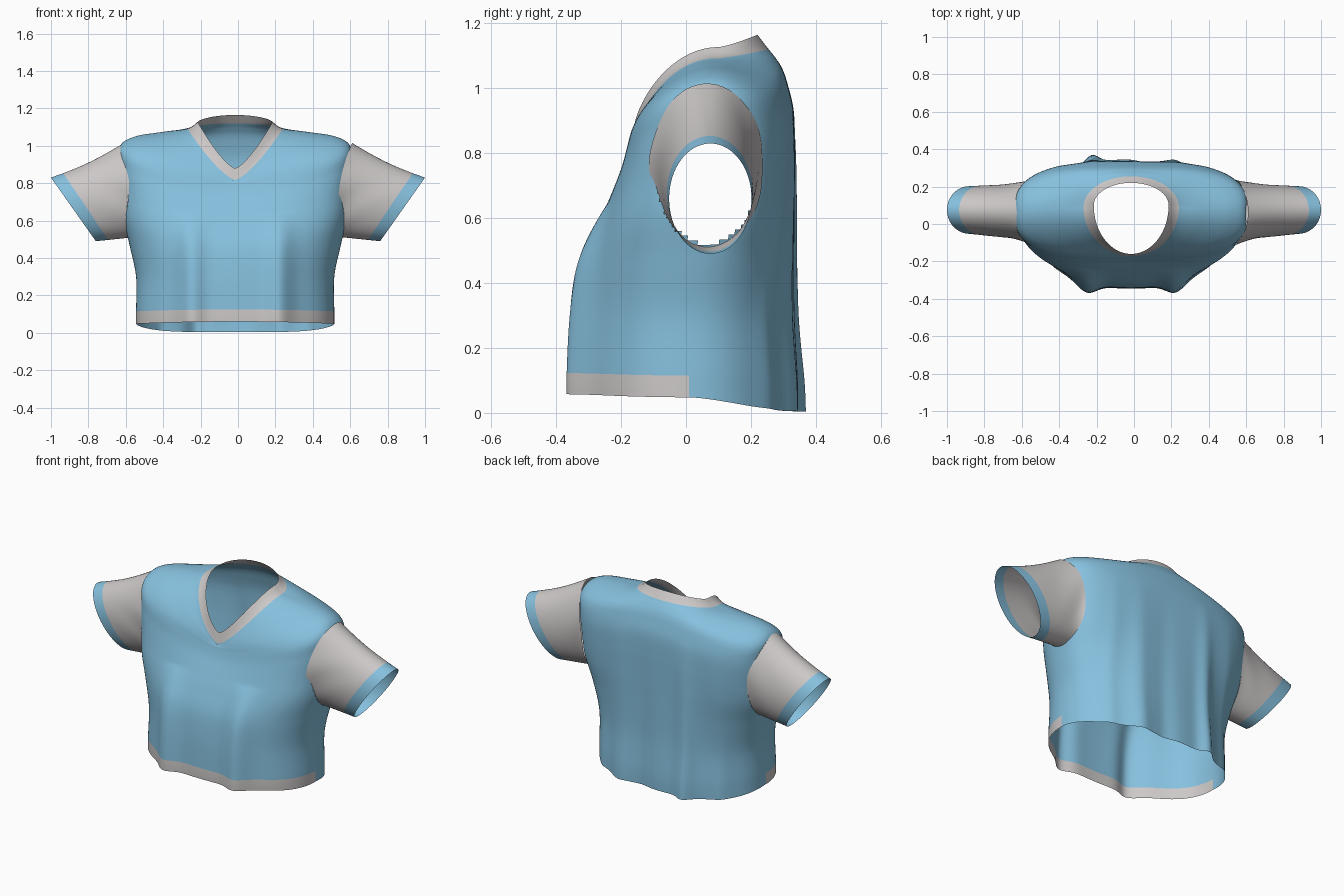
import bpy, bmesh
from math import sin, cos, pi, exp
from mathutils import Vector

cube = bpy.data.objects.get("Cube")
if cube:
    bpy.data.objects.remove(cube)


def material(name, rgb):
    m = bpy.data.materials.new(name)
    m.use_nodes = True
    m.diffuse_color = (*rgb, 1)
    m.node_tree.nodes["Principled BSDF"].inputs["Base Color"].default_value = (*rgb, 1)
    return m


CLOTH = [material("sky_blue_cloth", (0.24, 0.53, 0.73)),
         material("pale_grey_cloth", (0.61, 0.58, 0.58))]
BLUE, GREY = 0, 1


def bump(value, centre, width):
    return exp(-((value - centre) / width) ** 2)


def loft(name, rows, count, point, colour, hole=None):
    """Join closed rings into an open tube; colour and cut faces by rule."""
    bm = bmesh.new()
    rings = [[bm.verts.new(point(row, 2 * pi * j / count)) for j in range(count)]
             for row in rows]
    for i in range(len(rings) - 1):
        for j in range(count):
            k = (j + 1) % count
            quad = (rings[i][j], rings[i][k], rings[i + 1][k], rings[i + 1][j])
            face = bm.faces.new(quad)
            face.material_index = colour(i, 2 * pi * (j + 0.5) / count)
            face.smooth = True
    if hole:
        gone = [f for f in bm.faces if hole(f.calc_center_median())]
        bmesh.ops.delete(bm, geom=gone, context='FACES')
    bmesh.ops.recalc_face_normals(bm, faces=bm.faces)
    mesh = bpy.data.meshes.new(name)
    bm.to_mesh(mesh)
    bm.free()
    for m in CLOTH:
        mesh.materials.append(m)
    obj = bpy.data.objects.new(name, mesh)
    bpy.context.collection.objects.link(obj)
    return obj


# Torso rings, hem to neckline: heights at front, side, back;
# depths at front, side, back; half width; squareness; neckline rise
KEYS = [
    (.06, .048, .005, -.345, .01, .345, .53, 2.2, 2),
    (.125, .115, .1, -.345, .01, .345, .53, 2.2, 2),
    (.3, .3, .3, -.338, .02, .335, .53, 2.2, 2),
    (.45, .47, .5, -.318, .04, .334, .565, 2.3, 2),
    (.57, .62, .68, -.275, .06, .335, .6, 2.6, 2),
    (.66, .76, .82, -.235, .07, .336, .61, 2.8, 1.8),
    (.73, .9, .93, -.203, .07, .332, .62, 2.9, 1.7),
    (.775, 1, 1.01, -.187, .07, .314, .615, 2.9, 1.6),
    (.8, 1.05, 1.06, -.18, .08, .297, .535, 2.8, 1.6),
    (.81, 1.075, 1.095, -.175, .09, .275, .38, 2.4, 1.5),
    (.818, 1.092, 1.12, -.172, .09, .255, .255, 2, 1.4),
    (.88, 1.127, 1.165, -.16, .1, .22, .2, 2, 1.4),
]
STEPS = 10


def smooth_rows(keys):
    """Run a smooth spline through the key rows."""
    rows = []
    last = len(keys) - 1
    for i in range(last):
        quads = list(zip(keys[max(i - 1, 0)], keys[i], keys[i + 1], keys[min(i + 2, last)]))
        for s in range(STEPS):
            t = s / STEPS
            rows.append([b + t / 2 * (c - a + t * (2 * a - 5 * b + 4 * c - d
                         + t * (3 * (b - c) + d - a))) for a, b, c, d in quads])
    return rows + [keys[-1]]


def torso_point(row, t):
    zf, zs, zb, yf, ys, yb, width, square, rise = row
    s, c = abs(sin(t)), cos(t)
    r = (s ** square + abs(c) ** square) ** (-1 / square)
    x = width * r * sin(t)
    if c >= 0:    # front, with a soft pleat on each side
        y = ys + (yf - ys) * r * c
        z = zf + (zs - zf) * s ** rise
        fade = max(0, 1 - (z / 0.65) ** 4)
        y -= 0.056 * fade * bump(abs(x), 0.24, 0.07) * c
    else:         # back, with hanging folds
        y = ys + (yb - ys) * r * -c
        z = zs + (zb - zs) * (-c) ** 1.3 - 0.045 * (square - 2) * sin(2 * t) ** 2
        fade = max(0, 1 - z / 0.95)
        y += fade * (0.045 * bump(x, -0.21, 0.05) + 0.025 * bump(x, 0.24, 0.06)
                     - 0.015 * bump(x, 0.08, 0.06) + 0.012 * bump(abs(x), 0.4, 0.04))
    return Vector((x - 0.015, y, z))


def torso_colour(i, t):
    collar = i >= (len(KEYS) - 2) * STEPS
    front_hem = i < STEPS and cos(t) > 0
    return GREY if collar or front_hem else BLUE


def armhole(p):
    return abs(p.x) > 0.48 and ((p.y - 0.067) / 0.16) ** 2 + ((p.z - 0.76) / 0.24) ** 2 < 1


loft("shirt_body", smooth_rows(KEYS), 200, torso_point, torso_colour, armhole)

# Short sleeves with contrasting cuffs
SLEEVE_ROWS = 24
CUFF_ROW = 20


def sleeve_point(side):
    top, top_end = Vector((.61, 0, 1.015)), Vector((1.0, 0, .83))
    low, low_end = Vector((.55, 0, .512)), Vector((.76, 0, .49))

    def point(s, a):
        upper, lower = top.lerp(top_end, s), low.lerp(low_end, s * s)
        p = (upper + lower) / 2 + (upper - lower) / 2 * cos(a)
        loose = max(0, 1 - s / 0.8)
        wrinkle = 1 + 0.025 * loose * sin(5 * a + 9 * s) * sin(a) ** 2
        p.y = 0.065 + 0.01 * s - (0.157 - 0.03 * s + 0.018 * loose ** 4) * sin(a) * wrinkle
        p.x -= 0.04 * loose * sin(a) ** 2
        p.z -= 0.015 * sin(pi * s) * max(0, cos(a))
        p.x *= side
        return p
    return point


for side, label in ((1, "left"), (-1, "right")):
    loft(label + "_sleeve", [i / SLEEVE_ROWS for i in range(SLEEVE_ROWS + 1)], 64,
         sleeve_point(side), lambda i, a: BLUE if i >= CUFF_ROW else GREY)
